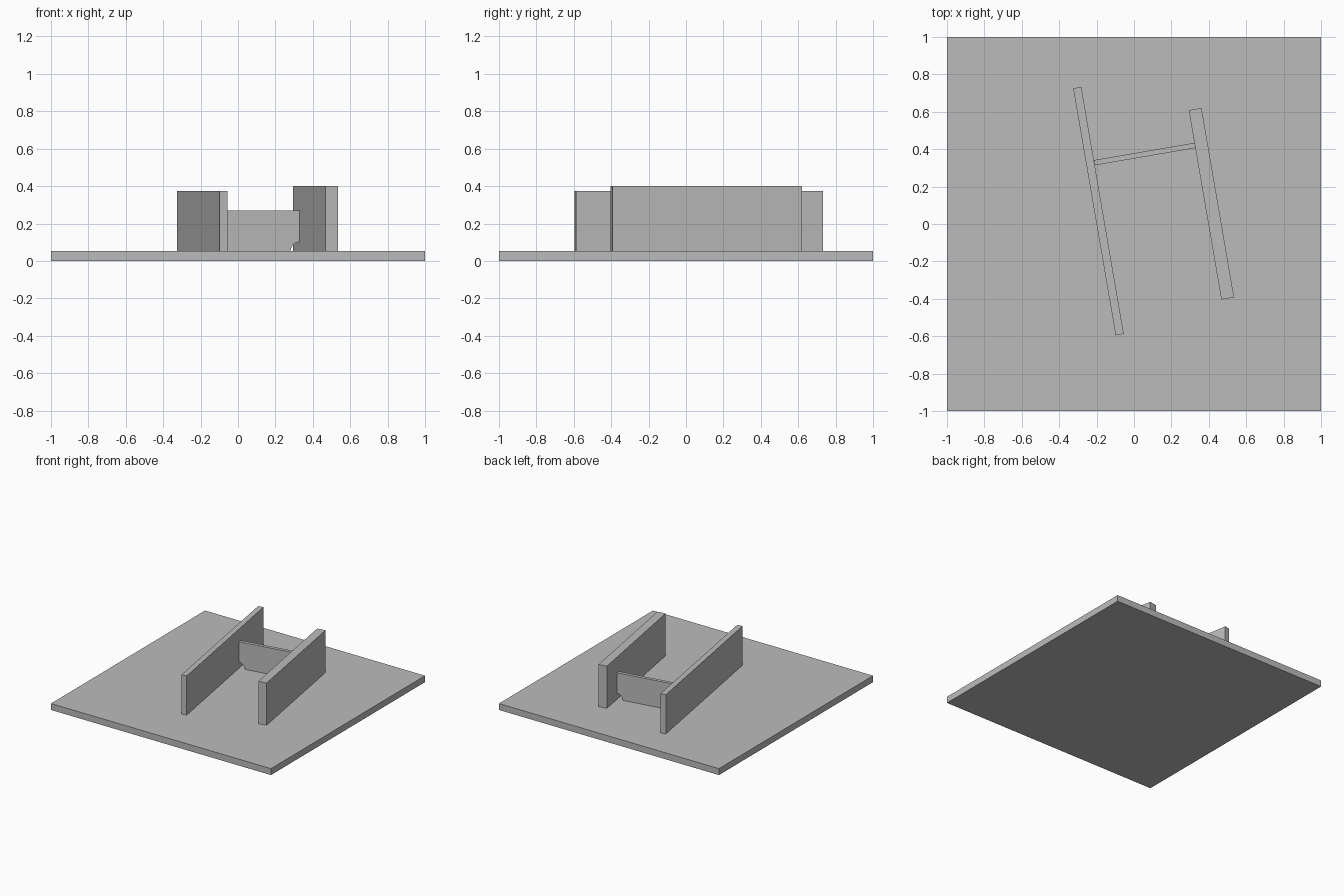
import bpy, bmesh
from math import radians, sin, cos, pi
from mathutils import Matrix

cube = bpy.data.objects.get("Cube")
if cube:
    bpy.data.objects.remove(cube)

grey = bpy.data.materials.new("plain_grey")
grey.use_nodes = True
colour = (0.5, 0.5, 0.5, 1)
grey.diffuse_color = colour
grey.node_tree.nodes["Principled BSDF"].inputs["Base Color"].default_value = colour

BASE_TOP = 0.053
TURN = Matrix.Rotation(radians(9.75), 4, "Z")


def add_object(name, bm, matrix):
    bmesh.ops.recalc_face_normals(bm, faces=bm.faces)
    mesh = bpy.data.meshes.new(name)
    bm.to_mesh(mesh)
    bm.free()
    mesh.materials.append(grey)
    obj = bpy.data.objects.new(name, mesh)
    obj.matrix_world = matrix
    bpy.context.collection.objects.link(obj)


def plate(name, x, y, bottom, top, width, length, turn=Matrix()):
    bm = bmesh.new()
    bmesh.ops.create_cube(bm, size=1)
    bmesh.ops.scale(bm, vec=(width, length, top - bottom), verts=bm.verts)
    add_object(name, bm, Matrix.Translation((x, y, (bottom + top) / 2)) @ turn)


def coped_plate(name, x, y, bottom, top, width, thickness, radius, turn):
    # Upright plate with a quarter-round hole at each lower corner
    half = width / 2
    steps = 6
    right = [(half - radius * cos(a), radius * sin(a))
             for a in (pi / 2 * i / steps for i in range(steps + 1))]
    right.append((half, top - bottom))
    outline = right + [(-u, z) for u, z in reversed(right)]
    bm = bmesh.new()
    face = bm.faces.new([bm.verts.new((u, -thickness / 2, z)) for u, z in outline])
    extruded = bmesh.ops.extrude_face_region(bm, geom=[face])["geom"]
    verts = [v for v in extruded if isinstance(v, bmesh.types.BMVert)]
    bmesh.ops.translate(bm, vec=(0, thickness, 0), verts=verts)
    add_object(name, bm, Matrix.Translation((x, y, bottom)) @ turn)


# Base plate
plate("base_plate", 0, 0, 0, BASE_TOP, 2, 2)
# Two parallel upright walls
plate("thin_wall", -0.19, 0.069, BASE_TOP, 0.375, 0.044, 1.34, TURN)
plate("thick_wall", 0.414, 0.108, BASE_TOP, 0.4, 0.069, 1.027, TURN)
# Cross plate between the walls
coped_plate("cross_plate", 0.0575, 0.374, BASE_TOP, 0.27, 0.545, 0.028, 0.048, TURN)
